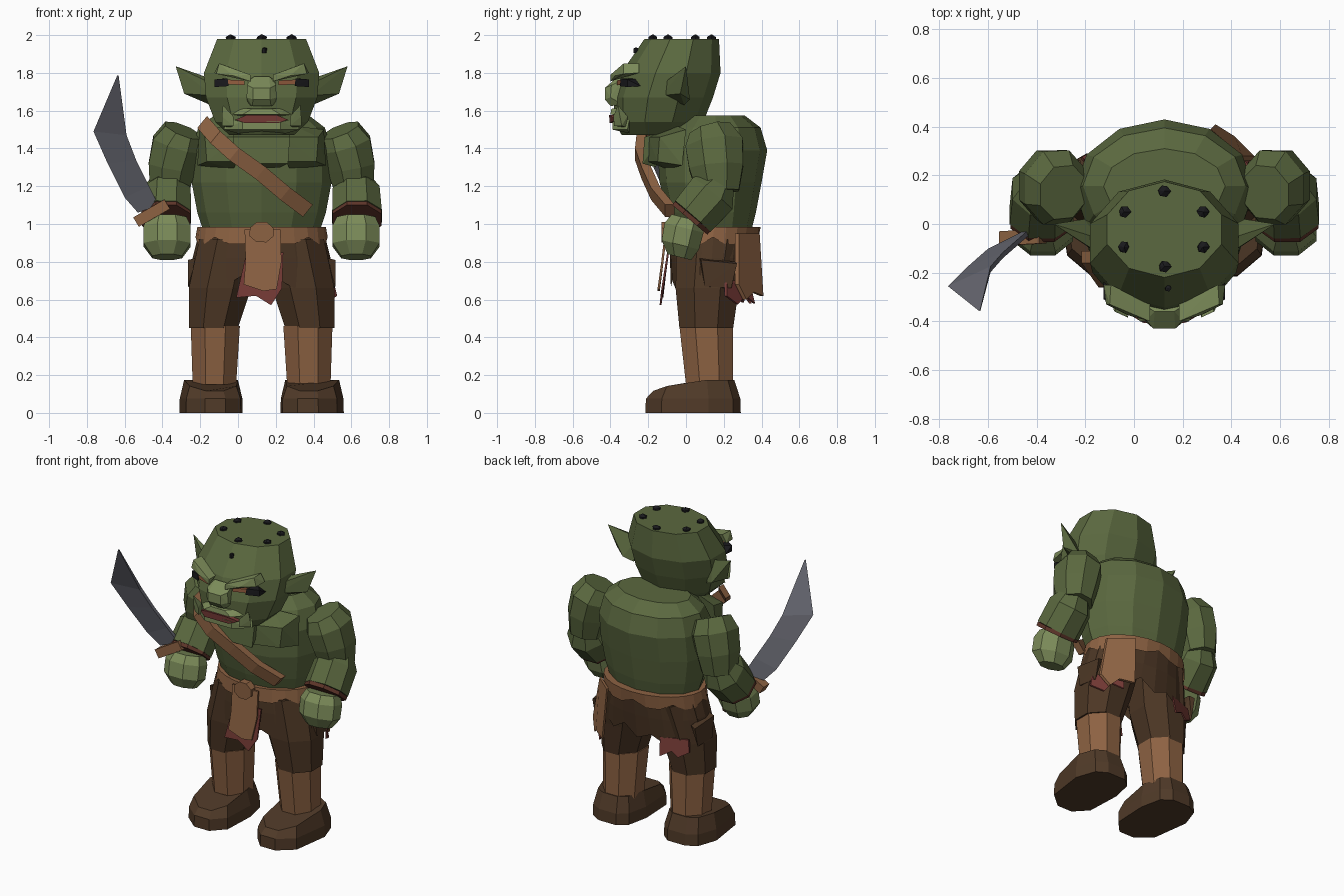
import bpy, bmesh, math, random
from mathutils import Vector

random.seed(4)
if "Cube" in bpy.data.objects:
    bpy.data.objects.remove(bpy.data.objects["Cube"])
CX = 0.125  # body centre line; body x values are measured from it
SIDES = (("left", 1), ("right", -1))


def material(name, rgb):
    m = bpy.data.materials.new(name)
    m.use_nodes = True
    m.diffuse_color = (*rgb, 1)
    m.node_tree.nodes["Principled BSDF"].inputs["Base Color"].default_value = (*rgb, 1)
    return m


skin = material("green skin", (.104, .140, .050))
pale = material("pale green skin", (.20, .26, .10))
leather = material("tan leather", (.265, .122, .055))
dark = material("dark brown cloth", (.072, .037, .018))
boot_brown = material("boot brown", (.080, .042, .021))
cuff_red = material("cuff brown", (.11, .035, .022))
red = material("red cloth", (.17, .040, .034))
steel = material("steel", (.135, .138, .165))
black = material("black", (.010, .010, .012))
eye_amber = material("amber eye", (.30, .11, .05))


def finish(name, bm, mat):
    bmesh.ops.recalc_face_normals(bm, faces=bm.faces)
    me = bpy.data.meshes.new(name)
    bm.to_mesh(me)
    bm.free()
    me.materials.append(mat)
    ob = bpy.data.objects.new(name, me)
    bpy.context.collection.objects.link(ob)
    return ob


def loft(name, rings, mat, cap=True):
    bm = bmesh.new()
    vs = [[bm.verts.new(p) for p in r] for r in rings]
    n = len(vs[0])
    for a, b in zip(vs, vs[1:]):
        for i in range(n):
            j = (i + 1) % n
            bm.faces.new((a[i], a[j], b[j], b[i]))
    if cap:
        bm.faces.new(vs[0])
        bm.faces.new(vs[-1])
    return finish(name, bm, mat)


def hull(name, pts, mat, s=1, cx=CX):
    """Convex faceted block; s mirrors it across the centre line."""
    bm = bmesh.new()
    for x, y, z in pts:
        bm.verts.new((cx + s * x, y, z))
    bmesh.ops.convex_hull(bm, input=bm.verts)
    loose = [v for v in bm.verts if not v.link_faces]
    bmesh.ops.delete(bm, geom=loose, context='VERTS')
    bmesh.ops.dissolve_limit(bm, angle_limit=.02, verts=bm.verts, edges=bm.edges)
    return finish(name, bm, mat)


def slab(name, outline, thick, mat):
    """Flat outline given in (x, y, z), thickened along y."""
    return loft(name, [[(CX + x, y + dy, z) for x, y, z in outline] for dy in (-thick / 2, thick / 2)], mat)


def level_ring(x, z, hx, y0, y1, n, phase=0):
    """Horizontal ring spanning x +- hx and y0..y1."""
    k = 1 / math.cos(math.pi / n) if phase else 1
    yc, hy = (y0 + y1) / 2, (y1 - y0) / 2
    ang = [2 * math.pi * (i + phase) / n for i in range(n)]
    return [(CX + x + hx * k * math.cos(a), yc + hy * k * math.sin(a), z) for a in ang]


def stack(name, rows, n, mat, phase=0, s=1):
    return loft(name, [level_ring(s * x, z, hx, a, b, n, phase) for x, z, hx, a, b in rows], mat)


def limb(name, rows, n, mat, s=1, tilt=None):
    """Rings (x, y, z, rx, ry) set square to the path or to a fixed tilt."""
    pts = [Vector((CX + s * r[0], r[1], r[2])) for r in rows]
    rings = []
    for i, p in enumerate(pts):
        d = Vector(tilt) if tilt else pts[min(i + 1, len(pts) - 1)] - pts[max(i - 1, 0)]
        d.normalize()
        a = Vector((1, 0, 0))
        a = (a - d * a.dot(d)).normalized()
        b = d.cross(a)
        ang = [2 * math.pi * (k + .5) / n for k in range(n)]
        rings.append([p + a * math.cos(t) * rows[i][3] + b * math.sin(t) * rows[i][4] for t in ang])
    return loft(name, rings, mat)


# Torso and chest
stack("torso", [(0, .94, .30, -.06, .34), (0, 1.06, .34, -.10, .37), (0, 1.22, .37, -.14, .40),
                (0, 1.39, .37, -.15, .43), (0, 1.51, .335, -.08, .395), (0, 1.575, .25, .0, .31)], 12, skin)
hull("chest", [(s * x, y, z) for s in (1, -1) for x, y, z in
               ((.14, -.23, 1.32), (.15, -.22, 1.46), (.10, -.16, 1.30), (.15, -.10, 1.50))], skin)
for side, s in SIDES:
    hull(side + "_pectoral", [(.13, -.20, 1.33), (.13, -.20, 1.46), (.29, -.15, 1.33), (.30, -.14, 1.46),
                              (.15, -.10, 1.29), (.34, -.02, 1.31), (.33, 0, 1.50), (.17, -.05, 1.52)], skin, s)
# Head
stack("head", [(0, 1.47, .17, -.33, .03), (0, 1.54, .245, -.37, .08), (0, 1.67, .295, -.37, .13),
               (0, 1.80, .305, -.33, .17), (0, 1.98, .235, -.21, .165)], 10, skin, .5)
hull("nose", [(s * x, y, z) for s in (1, -1) for x, y, z in
              ((.04, -.36, 1.78), (.07, -.34, 1.76), (.075, -.395, 1.735), (.08, -.40, 1.67),
               (.05, -.40, 1.625), (.045, -.43, 1.72), (.045, -.43, 1.66), (.07, -.33, 1.63))], pale)
hull("jaw", [(s * x, y, z) for s in (1, -1) for x, y, z in
             ((.19, -.30, 1.55), (.20, -.31, 1.50), (.10, -.39, 1.545), (.10, -.39, 1.50),
              (.13, -.30, 1.48))], pale)
hull("upper_lip", [(s * x, y, z) for s in (1, -1) for x, y, z in
                   ((.18, -.31, 1.58), (.13, -.32, 1.615), (.05, -.395, 1.61), (.10, -.40, 1.58),
                    (.12, -.30, 1.565))], pale)
slab("mouth", [(-.14, -.36, 1.552), (-.08, -.392, 1.577), (.08, -.392, 1.577), (.14, -.36, 1.552),
               (.09, -.39, 1.535), (-.09, -.39, 1.535)], .03, red)
for side, s in SIDES:
    hull(side + "_brow", [(.06, -.40, 1.79), (.06, -.40, 1.755), (.06, -.33, 1.79), (.24, -.33, 1.795),
                          (.225, -.33, 1.85), (.25, -.25, 1.80), (.22, -.25, 1.85), (.15, -.375, 1.785)], pale, s)
    hull(side + "_eye", [(.09, -.365, 1.735), (.09, -.365, 1.76), (.19, -.335, 1.765), (.19, -.335, 1.74),
                         (.1, -.28, 1.75), (.19, -.25, 1.75)], eye_amber, s)
    hull(side + "_eye_corner", [(.175, -.35, 1.73), (.18, -.345, 1.77), (.25, -.31, 1.765), (.25, -.31, 1.725),
                                (.2, -.25, 1.77), (.25, -.24, 1.73)], black, s)
    hull(side + "_tusk", [(.15, -.38, 1.52), (.21, -.34, 1.52), (.17, -.31, 1.51), (.15, -.385, 1.57),
                          (.21, -.35, 1.57), (.205, -.36, 1.63), (.18, -.31, 1.57)], pale, s)
    hull(side + "_ear", [(.26, -.13, 1.68), (.27, -.06, 1.77), (.27, -.01, 1.63), (.455, 0, 1.835),
                         (.41, -.03, 1.69), (.33, .02, 1.66), (.30, -.10, 1.76)], skin, s)
# Scalp studs
studs = [(x, y, 1.985) for x, y in ((-.165, .05), (0, .135), (.16, .05), (.16, -.095), (0, -.175), (-.165, -.095))]
for i, (x, y, z) in enumerate(studs + [(.015, -.265, 1.925)]):
    r = .025 if z > 1.95 else .013
    hull("stud_%d" % (i + 1), [(x + r * math.cos(a) * random.uniform(.7, 1.2), y + r * math.sin(a), z + h)
                               for h in (-.02, .005) for a in range(6)] + [(x, y, z + r * .8)], black)

for side, s in SIDES:
    # Arms
    limb(side + "_upper_arm", [(.415, .13, 1.495, .11, .12), (.445, .15, 1.42, .145, .165),
                               (.475, .16, 1.30, .135, .155), (.49, .17, 1.17, .11, .12)], 8, skin, s)
    limb(side + "_forearm", [(.49, .18, 1.22, .10, .09), (.50, .14, 1.16, .135, .145),
                             (.505, .035, 1.04, .142, .135)], 8, skin, s)
    limb(side + "_cuff", [(.505, .036, 1.041, .139, .132), (.505, .02, 1.022, .139, .132)], 8, cuff_red, s)
    limb(side + "_hand", [(.50, .01, 1.03, .11, .095), (.50, -.01, .98, .135, .115),
                          (.50, -.03, .89, .135, .11), (.50, -.035, .825, .085, .07)],
         8, pale, s, (0, -.25, -1))
    # Legs
    stack(side + "_thigh", [(.255, .45, .13, -.035, .25), (.22, .66, .165, -.055, .28),
                            (.165, .92, .165, -.05, .33)], 8, dark, .5, s)
    stack(side + "_shin", [(.25, .15, .115, .0, .25), (.245, .46, .13, -.035, .25)], 8, leather, .5, s)
    # Boots
    sole = [(.19, -.215), (.30, -.215), (.40, -.13), (.435, .12), (.39, .25), (.32, .29),
            (.19, .29), (.13, .24), (.10, .10), (.11, -.13)]
    mx, my = .27, .06
    rings = []
    for z0, k, slope in ((0, 1, 0), (.075, .99, 0), (.175, .85, 1)):
        rings.append([(CX + s * (mx + (x - mx) * k), my + (y - my) * k,
                       z0 - slope * max(0, -.02 - y) * .3) for x, y in sole])
    loft(side + "_boot", rings, boot_brown)

# Ragged skirt: a tube of panels with torn lower corners
n = 24
drop = [.66, .70, .65, .72, .67, .73]
top, mid, low = (level_ring(0, z, hx, a, b, n) for z, hx, a, b in
                 ((.94, .335, -.085, .375), (.82, .365, -.085, .36), (.7, .385, -.08, .34)))
low = [(x, y, drop[i % 6]) for i, (x, y, z) in enumerate(low)]
loft("ragged_skirt", [top, mid, low], dark, False)
# Belt with uneven lower edge
rows = [level_ring(0, z, hx, a, b, n) for z, hx, a, b in
        ((.985, .29, -.05, .33), (.985, .34, -.095, .395), (.91, .35, -.10, .385))]
rows[2] = [(x, y, z + (.02 if i % 3 == 0 else -.015)) for i, (x, y, z) in enumerate(rows[2])]
loft("belt", rows, leather, False)
hull("buckle", [(.068 * math.cos(a * math.pi / 4 + .39), y, .957 + .058 * math.sin(a * math.pi / 4 + .39))
                for y in (-.13, -.08) for a in range(8)], leather)
# Hanging cloths
slab("front_cloth", [(-.09, -.105, .97), (.10, -.105, .97), (.105, -.125, .80), (.08, -.145, .655),
                     (.01, -.145, .645), (-.095, -.14, .68), (-.085, -.125, .80)], .012, leather)
slab("front_red_cloth", [(-.08, -.095, .85), (.115, -.095, .85), (.108, -.125, .66), (.05, -.135, .57),
                         (-.03, -.13, .62), (-.135, -.125, .61), (-.105, -.11, .74)], .01, red)
slab("back_cloth", [(.19, .38, .95), (.32, .27, .95), (.37, .27, .68), (.33, .31, .60),
                    (.29, .35, .64), (.21, .40, .62)], .02, leather)
slab("left_back_rag", [(.24, .33, .70), (.38, .21, .70), (.40, .21, .62), (.34, .27, .575),
                       (.31, .31, .62), (.26, .36, .58)], .012, red)
slab("right_back_rag", [(-.16, .32, .70), (-.33, .26, .70), (-.34, .27, .62), (-.28, .30, .585),
                        (-.24, .31, .62), (-.17, .34, .58)], .012, red)
for side, s in SIDES:
    hull(side + "_patch", [(.345, .07, .82), (.345, .26, .80), (.39, .08, .81), (.38, .27, .79),
                           (.39, .10, .67), (.38, .24, .66), (.34, .17, .66)], dark, s)

# Chest strap
path = [(-.19, -.14, 1.54), (-.12, -.24, 1.46), (-.02, -.25, 1.37), (.12, -.215, 1.27), (.25, -.165, 1.16),
        (.37, -.09, 1.07)]
rings = []
for x, y, z in path:
    rings.append([(x + a * .026, y + b, z + a * .032) for a, b in ((-1, -.02), (1, -.02), (1, .03), (-1, .03))])
loft("chest_strap", rings, leather)

# Curved sword in the right hand: sharp edge and thick spine, turned towards the body
sections = [((-.53, 1.06), (-.42, 1.10)), ((-.60, 1.14), (-.47, 1.20)), ((-.69, 1.32), (-.54, 1.34)),
            ((-.765, 1.49), (-.59, 1.47)), ((-.640, 1.785), (-.632, 1.785))]
rings = []
for (x0, z0), (x1, z1) in sections:
    y0, y1 = (-.045 - .44 * (z - 1.08) for z in (z0, z1))
    t, turn = (.012, .03) if z0 < 1.7 else (.003, 0)
    rings.append([(x0, y0 - turn, z0), (x1, y1 + turn - t, z1), (x1, y1 + turn + t, z1)])
loft("sword_blade", rings, steel)
hull("sword_guard", [(x + dx, y + dy, z + dz) for x, y, z in ((-.54, -.06, 1.01), (-.375, -.05, 1.105))
                     for dx, dz in ((-.015, .025), (.015, -.025)) for dy in (-.03, .03)], leather, cx=0)
limb("sword_grip", [(-.585, -.05, 1.07, .025, .03), (-.425, .01, .83, .025, .03)], 6, dark)
